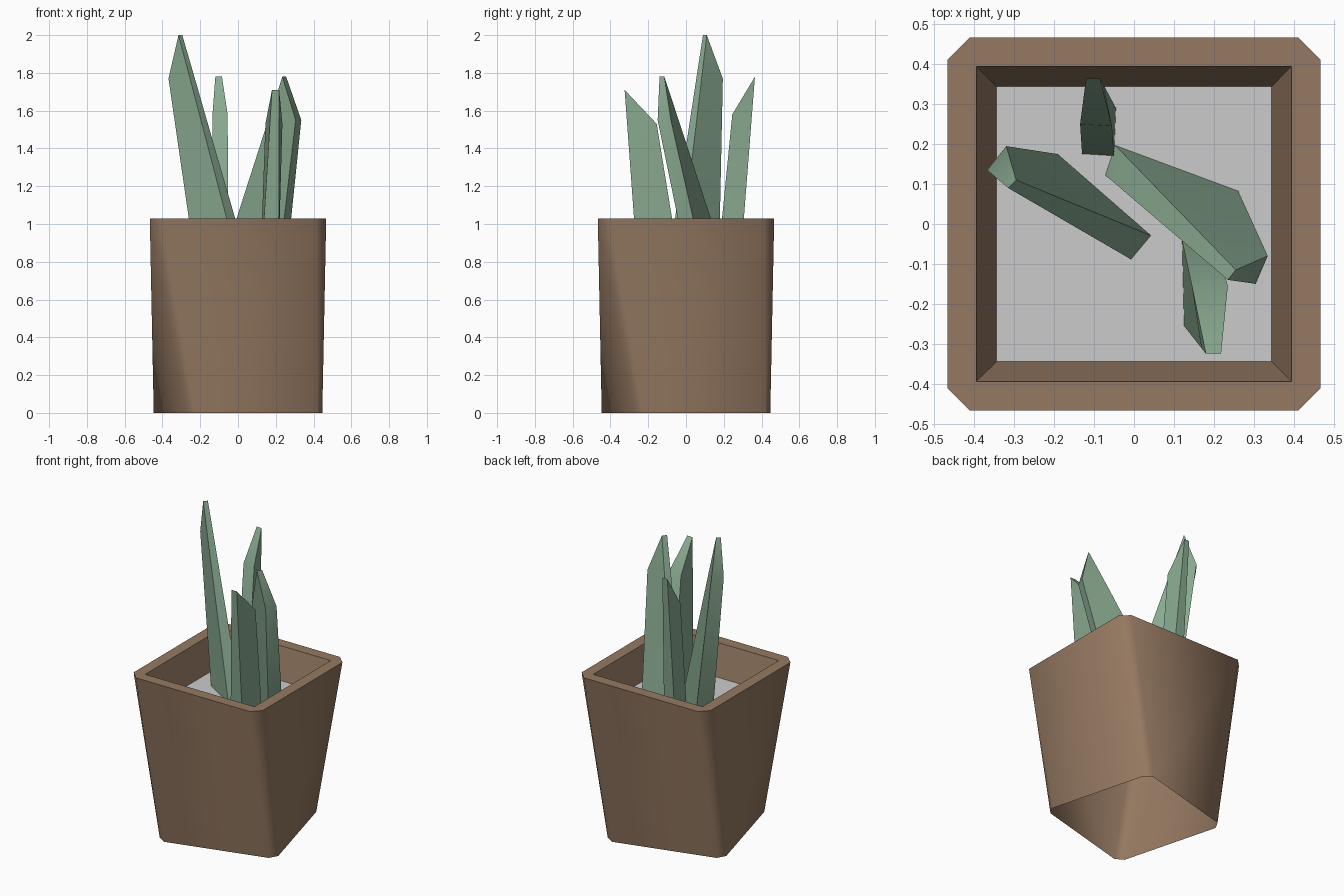
import bpy, bmesh, math

if "Cube" in bpy.data.objects:
    bpy.data.objects.remove(bpy.data.objects["Cube"])

RIM, SOIL = 1.03, 0.83


def material(name, color):
    m = bpy.data.materials.new(name)
    m.diffuse_color = (*color, 1)
    m.use_nodes = True
    m.node_tree.nodes["Principled BSDF"].inputs["Base Color"].default_value = m.diffuse_color
    return m


def add_object(name, bm, mat=None, angle=None):
    me = bpy.data.meshes.new(name)
    bm.to_mesh(me)
    bm.free()
    ob = bpy.data.objects.new(name, me)
    bpy.context.collection.objects.link(ob)
    if mat:
        me.materials.append(mat)
    if angle:
        bpy.ops.object.select_all(action='DESELECT')
        ob.select_set(True)
        bpy.context.view_layer.objects.active = ob
        bpy.ops.object.shade_smooth_by_angle(angle=math.radians(angle))
    return ob


def ring(bm, points, z):
    return [bm.verts.new((x, y, z)) for x, y in points]


def bridge(bm, lower, upper):
    n = len(lower)
    for i in range(n):
        j = (i + 1) % n
        bm.faces.new((lower[i], lower[j], upper[j], upper[i]))


def square(half):
    return [(half, half), (-half, half), (-half, -half), (half, -half)]


def chamfered(half, cut, turn=0, scale=1):
    pts = []
    for i in range(4):
        for x, y in ((half, half - cut), (half - cut, half)):
            a = math.radians(90 * i + turn)
            pts.append((scale * (x * math.cos(a) - y * math.sin(a)),
                        scale * (x * math.sin(a) + y * math.cos(a))))
    return pts


brown = material("pot_brown", (0.30, 0.19, 0.12))
green = material("leaf_green", (0.25, 0.40, 0.28))

# Pot: chamfered square, twisted and narrowed towards the open bottom
bm = bmesh.new()
bottom = ring(bm, chamfered(0.467, 0.055, 15, 0.8), 0)
top = ring(bm, chamfered(0.467, 0.055), RIM)
bridge(bm, bottom, top)
inner = ring(bm, square(0.395), RIM)
for i in range(4):
    j = (i + 1) % 4
    bm.faces.new((top[2 * i], top[2 * i + 1], inner[i]))
    bm.faces.new((top[2 * i + 1], top[2 * j], inner[j], inner[i]))
floor = ring(bm, square(0.345), SOIL)
bridge(bm, inner, floor)
add_object("pot", bm, brown, 60)

# Soil
bm = bmesh.new()
bm.faces.new(ring(bm, square(0.345), SOIL))
add_object("soil", bm)


# Leaves: one straight edge runs to the tip, the other edge has a shoulder
def leaf(name, straight, wide, shoulder, shoulder_z, tip, tip_z):
    t = (shoulder_z - SOIL) / (tip_z - SOIL)
    mid = [(a[0] + (b[0] - a[0]) * t, a[1] + (b[1] - a[1]) * t)
           for a, b in zip(straight, tip)]
    bm = bmesh.new()
    low = ring(bm, straight + wide, SOIL - 0.01)
    mids = ring(bm, mid + shoulder, shoulder_z)
    bridge(bm, low, mids)
    a, b = ring(bm, tip, tip_z)
    m0, m1, m2, m3 = mids
    bm.faces.new((m0, m1, b, a))
    bm.faces.new((m1, m2, b))
    bm.faces.new((m2, m3, a, b))
    bm.faces.new((m3, m0, a))
    bm.faces.new(low[::-1])
    bmesh.ops.recalc_face_normals(bm, faces=bm.faces)
    add_object(name, bm, green, 50)


leaf("leaf_left", [(0.045, -0.03), (-0.005, -0.09)], [(-0.23, 0.05), (-0.19, 0.175)],
     [(-0.368, 0.135), (-0.32, 0.195)], 1.77, [(-0.295, 0.11), (-0.315, 0.09)], 2.0)
leaf("leaf_right", [(-0.05, 0.20), (-0.075, 0.125)], [(0.22, 0.0), (0.26, 0.085)],
     [(0.305, -0.15), (0.335, -0.08)], 1.55, [(0.255, -0.115), (0.235, -0.14)], 1.78)
leaf("leaf_front", [(0.125, -0.255), (0.215, -0.26)], [(0.20, -0.04), (0.12, -0.04)],
     [(0.235, -0.155), (0.145, -0.155)], 1.53, [(0.18, -0.325), (0.218, -0.325)], 1.71)
leaf("leaf_back", [(-0.045, 0.29), (-0.125, 0.29)], [(-0.13, 0.175), (-0.05, 0.17)],
     [(-0.135, 0.25), (-0.055, 0.245)], 1.58, [(-0.085, 0.365), (-0.12, 0.365)], 1.78)
